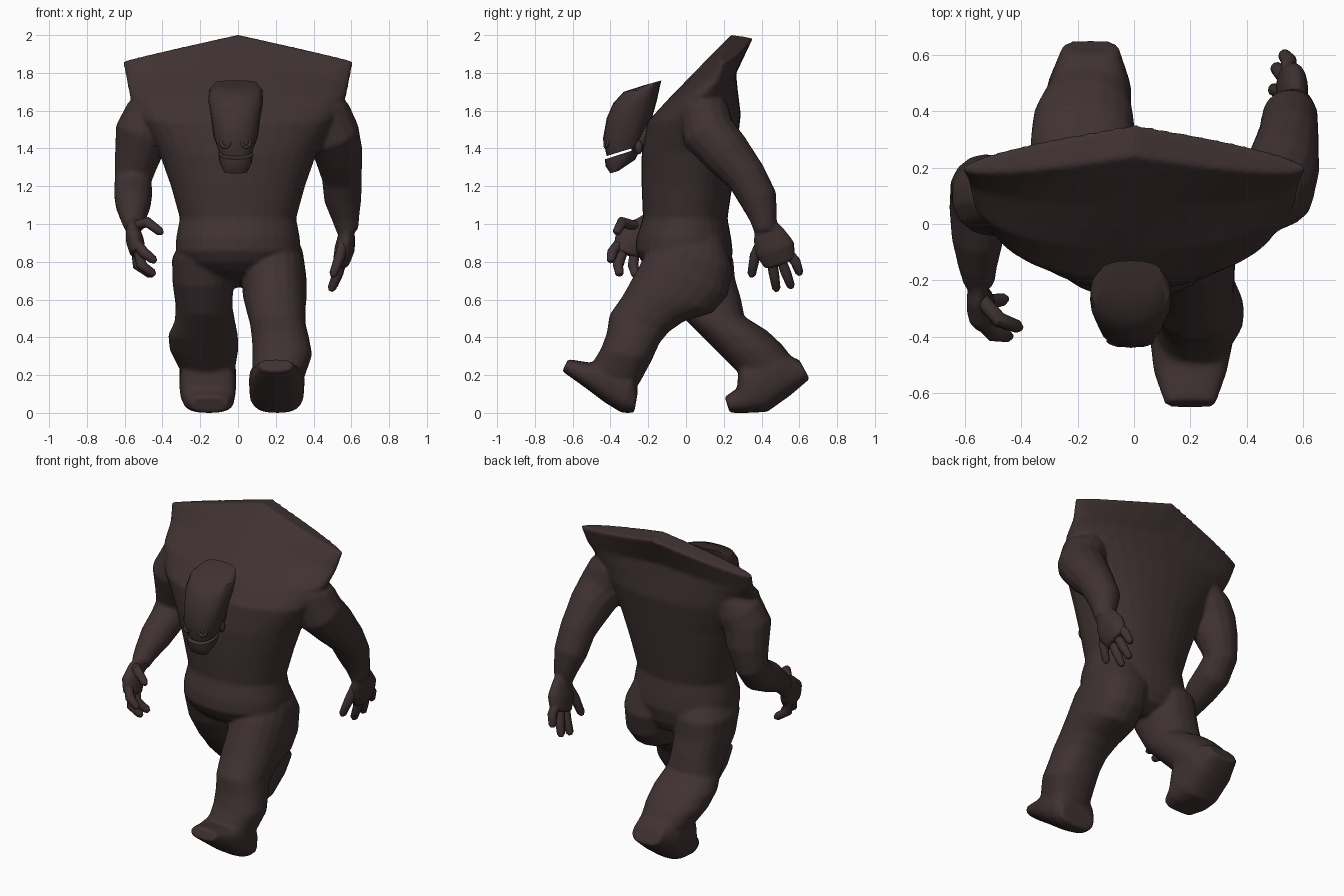
import bpy, bmesh, math
from mathutils import Vector

if "Cube" in bpy.data.objects:
    bpy.data.objects.remove(bpy.data.objects["Cube"])

skin = bpy.data.materials.new("dark brown hide")
skin.diffuse_color = (0.050, 0.031, 0.031, 1)
skin.use_nodes = True
skin.node_tree.nodes["Principled BSDF"].inputs["Base Color"].default_value = skin.diffuse_color


def skin_rings(name, rings, angle=45):
    """Bridge rings of points into a closed, smooth-shaded object."""
    bm = bmesh.new()
    vs = [[bm.verts.new(p) for p in ring] for ring in rings]
    n = len(vs[0])
    for a, b in zip(vs, vs[1:]):
        for i in range(n):
            j = (i + 1) % n
            bm.faces.new((a[i], a[j], b[j], b[i]))
    bm.faces.new(vs[0])
    bm.faces.new(vs[-1])
    bmesh.ops.triangulate(bm, faces=[f for f in bm.faces if len(f.verts) > 4])
    bmesh.ops.recalc_face_normals(bm, faces=bm.faces)
    me = bpy.data.meshes.new(name)
    bm.to_mesh(me)
    bm.free()
    ob = bpy.data.objects.new(name, me)
    bpy.context.collection.objects.link(ob)
    me.materials.append(skin)
    bpy.ops.object.select_all(action='DESELECT')
    ob.select_set(True)
    bpy.context.view_layer.objects.active = ob
    bpy.ops.object.shade_smooth_by_angle(angle=math.radians(angle))
    return ob


def loft(name, sections, power=2.3, n=20, angle=45):
    """Section: front (y, z), back (y, z), centre x, half width, end shift y, end drop z."""
    rings = []
    for yf, zf, yb, zb, cx, w, *bend in sections:
        sy, sz = bend or (0, 0)
        ring = []
        for i in range(n):
            a = 2 * math.pi * i / n
            c = math.copysign(abs(math.cos(a)) ** (2 / power), math.cos(a))
            s = math.copysign(abs(math.sin(a)) ** (2 / power), math.sin(a))
            t = (1 + s) / 2
            ring.append((cx + w * c, yf + (yb - yf) * t - sy * abs(c),
                         zf + (zb - zf) * t - sz * abs(c)))
        rings.append(ring)
    return skin_rings(name, rings, angle)


def tube(name, pts, wide=(0, 1, 0), flat=1.0, n=14):
    """Tube through (x, y, z, radius) points; flat thins it across the wide axis."""
    P = [Vector(p[:3]) for p in pts]
    rings = []
    for i, p in enumerate(P):
        t = (P[min(i + 1, len(P) - 1)] - P[max(i - 1, 0)]).normalized()
        u = Vector(wide)
        u = (u - t * u.dot(t)).normalized()
        v = t.cross(u)
        r = pts[i][3]
        rings.append([p + u * (r * math.cos(2 * math.pi * k / n))
                      + v * (r * flat * math.sin(2 * math.pi * k / n)) for k in range(n)])
    return skin_rings(name, rings)


def finger(name, a, b, c, r=0.027):
    """Bent finger with a rounded tip."""
    a, b, c = map(Vector, (a, b, c))
    tip = c - (c - b).normalized() * 0.018
    tube(name, [(*a, r), (*b, r * 1.05), (*tip, r * 0.85), (*c, r * 0.4)],
         wide=(0.3, 1, 0.2), n=10)


# Torso: belly, chest and the flared, slanted collar
torso = loft("torso", [
    (-.10, .71, .12, .66, 0, .10),
    (-.18, .75, .20, .70, 0, .22),
    (-.235, .80, .23, .76, 0, .29),
    (-.268, .86, .248, .85, 0, .33),
    (-.262, .93, .24, .92, 0, .328),
    (-.228, 1.03, .22, 1.03, 0, .308),
    (-.235, 1.2, .245, 1.2, 0, .355),
    (-.235, 1.37, .27, 1.4, 0, .42),
    (-.205, 1.54, .29, 1.58, 0, .52),
    (-.09, 1.665, .275, 1.70, 0, .575),
    (.07, 1.83, .265, 1.80, 0, .59, .01, .06),
    (.24, 2.003, .355, 1.985, 0, .612, .10, .135)], power=2.15, n=32)

# Legs: left trails behind, right strides forward
left_leg = loft("left_leg", [
    (-.14, .95, .17, .94, -.15, .13),
    (-.17, .82, .25, .82, -.175, .175),
    (-.12, .67, .26, .71, -.185, .162),
    (-.03, .52, .29, .61, -.18, .15),
    (.03, .46, .31, .51, -.175, .16),
    (.10, .39, .43, .435, -.185, .185),
    (.18, .31, .51, .36, -.18, .182),
    (.27, .22, .58, .27, -.165, .152)])
left_foot = loft("left_foot", [
    (.232, 0, .205, .085, -.15, .10),
    (.33, 0, .27, .13, -.155, .135),
    (.43, .005, .28, .26, -.16, .15),
    (.55, .09, .42, .36, -.16, .15),
    (.655, .18, .60, .28, -.155, .10)], power=2.6)
right_leg = loft("right_leg", [
    (-.02, .98, .2, .92, .15, .13),
    (-.12, .93, .248, .76, .175, .17),
    (-.22, .83, .22, .62, .19, .172),
    (-.28, .72, .14, .53, .195, .17),
    (-.335, .62, -.01, .485, .2, .158),
    (-.405, .52, -.09, .43, .21, .147),
    (-.42, .42, -.14, .37, .225, .152),
    (-.45, .34, -.18, .28, .235, .158),
    (-.505, .25, -.25, .15, .215, .14)])
right_foot = loft("right_foot", [
    (-.655, .22, -.625, .285, .2, .09),
    (-.55, .145, -.5, .265, .2, .13),
    (-.43, .055, -.4, .29, .205, .148),
    (-.34, 0, -.27, .22, .205, .145),
    (-.275, 0, -.255, .11, .205, .12)], power=2.6)

# Arms: left hangs forward from a drawn-back elbow, right swings back
left_arm = tube("left_arm", [
    (-.42, .14, 1.66, .09), (-.46, .11, 1.58, .14), (-.51, .10, 1.48, .145),
    (-.53, .125, 1.36, .125), (-.555, .125, 1.24, .1), (-.555, .06, 1.16, .103),
    (-.555, -.05, 1.10, .094), (-.555, -.15, 1.035, .07), (-.55, -.21, .99, .056)])
right_arm = tube("right_arm", [
    (.42, .14, 1.66, .09), (.46, .10, 1.58, .14), (.50, .12, 1.48, .145),
    (.53, .21, 1.38, .132), (.55, .32, 1.25, .108), (.555, .385, 1.13, .10),
    (.57, .41, 1.03, .074), (.58, .42, .96, .058)])

# Hands
left_palm = tube("left_palm", [
    (-.55, -.17, 1.01, .06), (-.555, -.25, .96, .072),
    (-.545, -.295, .91, .09), (-.53, -.32, .84, .075)], flat=.55)
right_palm = tube("right_palm", [
    (.58, .42, 1.0, .06), (.575, .44, .94, .09),
    (.565, .47, .87, .11), (.545, .50, .79, .088)], flat=.5)
for i, (a, b, c) in enumerate([
        ((-.53, -.36, .89), (-.50, -.39, .85), (-.435, -.40, .80)),
        ((-.53, -.33, .87), (-.51, -.36, .78), (-.44, -.35, .73)),
        ((-.54, -.27, .87), (-.53, -.28, .78), (-.45, -.265, .725)),
        ((-.54, -.27, .99), (-.48, -.34, 1.01), (-.40, -.37, .95))]):
    finger(f"left_finger_{i}", a, b, c)
for i, (a, b, c) in enumerate([
        ((.55, .45, .83), (.53, .465, .74), (.49, .48, .645)),
        ((.55, .50, .82), (.53, .53, .74), (.50, .56, .66)),
        ((.55, .54, .85), (.55, .58, .80), (.53, .605, .73)),
        ((.56, .40, .91), (.54, .365, .83), (.50, .345, .72))]):
    finger(f"right_finger_{i}", a, b, c)

# Fuse torso, limbs and palms into one continuous body
bpy.ops.object.select_all(action='DESELECT')
for ob in (torso, left_leg, left_foot, right_leg, right_foot,
           left_arm, right_arm, left_palm, right_palm):
    ob.select_set(True)
bpy.context.view_layer.objects.active = torso
bpy.ops.object.join()
torso.name = "body"
fuse = torso.modifiers.new("fuse", 'REMESH')
fuse.mode = 'VOXEL'
fuse.voxel_size = 0.011
fuse.use_smooth_shade = True
soften = torso.modifiers.new("soften", 'SMOOTH')
soften.factor = 0.5
soften.iterations = 7

# Head: long swept-back skull, parted jaw, short neck
HX = -.012
loft("skull", [
    (-.42, 1.36, -.24, 1.415, HX, .09),
    (-.44, 1.45, -.215, 1.48, HX, .118),
    (-.42, 1.56, -.18, 1.56, HX, .13),
    (-.385, 1.64, -.155, 1.65, HX, .144),
    (-.33, 1.7, -.14, 1.72, HX, .142),
    (-.22, 1.735, -.13, 1.76, HX, .11)])
loft("jaw", [
    (-.4, 1.268, -.36, 1.28, HX, .06),
    (-.425, 1.305, -.27, 1.34, HX, .085),
    (-.43, 1.342, -.235, 1.405, HX, .092)])
tube("neck", [(HX, -.30, 1.44, .06), (HX, -.22, 1.46, .08), (HX, -.1, 1.48, .11)],
     wide=(1, 0, 0))

# Eye rings and jaw hinges on each side of the face
for side in (-1, 1):
    bpy.ops.mesh.primitive_torus_add(
        location=(HX + side * .055, -.421, 1.43), rotation=(math.radians(80), 0, side * .3),
        major_radius=.023, minor_radius=.009, major_segments=16, minor_segments=8)
    eye = bpy.context.object
    eye.name = "eye_ring"
    bpy.ops.mesh.primitive_uv_sphere_add(
        segments=12, ring_count=8, radius=.03, location=(HX + side * .07, -.25, 1.405))
    hinge = bpy.context.object
    hinge.name = "jaw_hinge"
    hinge.scale = (.7, .7, 1.2)
    for ob in (eye, hinge):
        ob.data.materials.append(skin)
        ob.data.polygons.foreach_set("use_smooth", [True] * len(ob.data.polygons))
